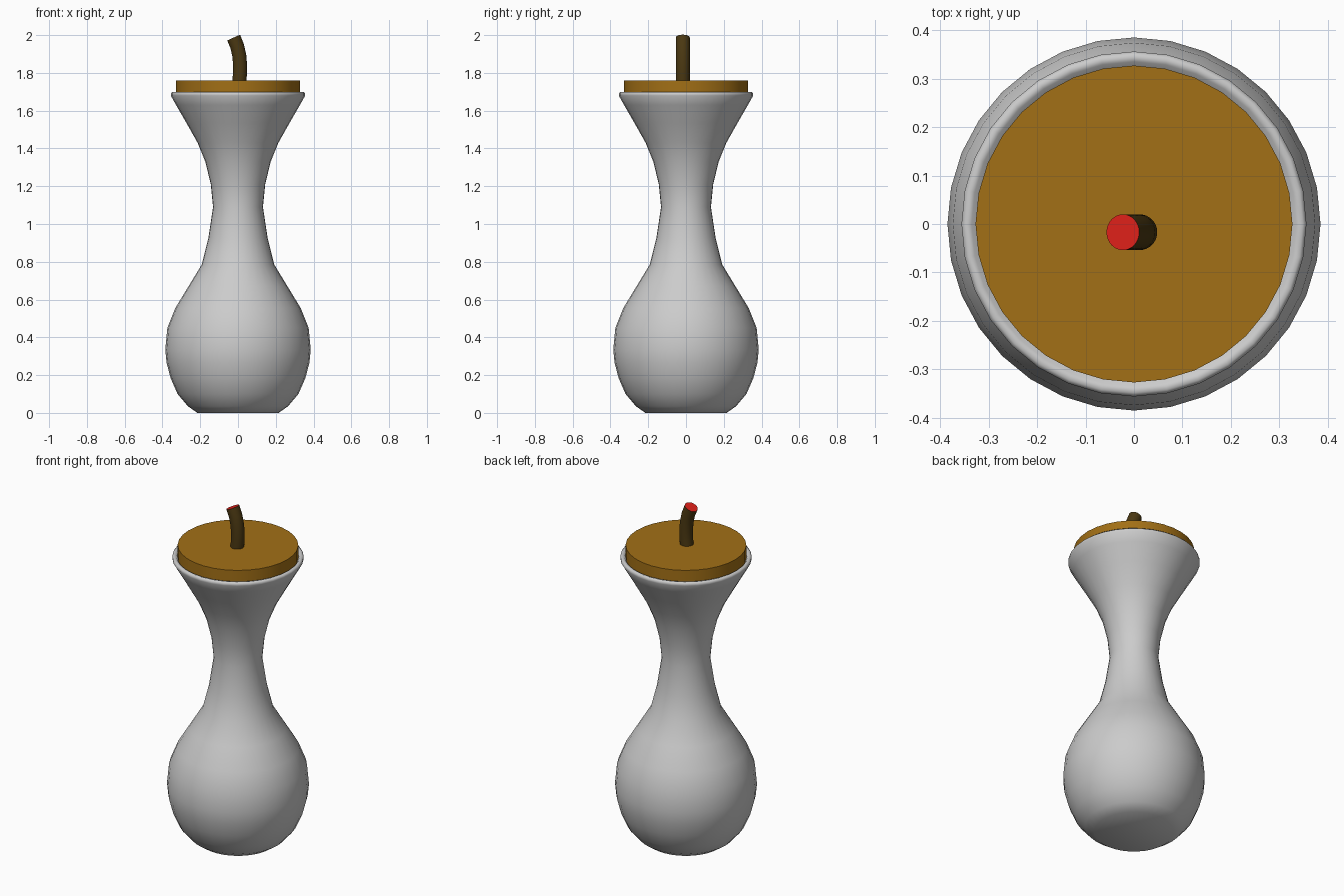
import bpy, math
from mathutils import Vector

if "Cube" in bpy.data.objects:
    bpy.data.objects.remove(bpy.data.objects["Cube"])

SEG = 32


def material(name, rgb):
    m = bpy.data.materials.new(name)
    m.diffuse_color = (*rgb, 1)
    m.use_nodes = True
    m.node_tree.nodes["Principled BSDF"].inputs["Base Color"].default_value = m.diffuse_color
    return m


def make_object(name, verts, faces, mats=(), sharp=None):
    me = bpy.data.meshes.new(name)
    me.from_pydata(verts, [], faces)
    ob = bpy.data.objects.new(name, me)
    bpy.context.collection.objects.link(ob)
    for m in mats:
        me.materials.append(m)
    bpy.ops.object.select_all(action='DESELECT')
    ob.select_set(True)
    bpy.context.view_layer.objects.active = ob
    if sharp is None:
        bpy.ops.object.shade_smooth()
    else:
        bpy.ops.object.shade_smooth_by_angle(angle=math.radians(sharp))
    return ob


def skin_rings(rings):
    """Bridge equal-sized rings and cap both ends."""
    n = len(rings[0])
    verts = [v for r in rings for v in r]
    faces = [(i * n + j, i * n + (j + 1) % n, (i + 1) * n + (j + 1) % n, (i + 1) * n + j)
             for i in range(len(rings) - 1) for j in range(n)]
    faces.append(tuple(reversed(range(n))))
    faces.append(tuple(range(len(verts) - n, len(verts))))
    return verts, faces


def lathe(profile):
    return skin_rings([[(r * math.cos(2 * math.pi * j / SEG), r * math.sin(2 * math.pi * j / SEG), z)
                        for j in range(SEG)] for r, z in profile])


brown = material("cork_brown", (0.36, 0.16, 0.008))
dark = material("stem_dark_brown", (0.07, 0.04, 0.006))
red = material("tip_red", (0.75, 0.015, 0.01))

# Vase: outer wall, rounded rim, then inner wall down to the inner floor
outer = [(0.215, 0), (0.265, 0.035), (0.32, 0.1), (0.357, 0.185), (0.378, 0.265), (0.385, 0.335),
         (0.374, 0.45), (0.332, 0.555), (0.262, 0.67), (0.192, 0.785), (0.157, 0.925),
         (0.132, 1.09), (0.144, 1.21), (0.173, 1.33), (0.214, 1.43), (0.273, 1.535),
         (0.328, 1.63), (0.356, 1.68)]
rim = [(0.356, 1.692), (0.348, 1.7), (0.335, 1.697)]
inner = [(r - 0.03, z + 0.01) for r, z in reversed(outer[1:-1])]
make_object("vase", *lathe(outer + rim + inner))

# Cork lid pressed into the mouth
make_object("cork_lid", *lathe([(0.327, 1.65), (0.327, 1.76)]), [brown], 30)

# Bent stem with a red cut end
path = [Vector((x, -0.017, z)) for x, z in
        [(0.005, 1.74), (0.010, 1.79), (0.011, 1.84), (0.007, 1.89), (-0.004, 1.94), (-0.023, 1.987)]]
rings = []
for i, p in enumerate(path):
    t = (path[min(i + 1, len(path) - 1)] - path[max(i - 1, 0)]).normalized()
    if i == len(path) - 1:
        t = Vector((-0.41, 0, 0.91))
    side = Vector((0, 1, 0)).cross(t).normalized()
    rings.append([p + 0.037 * (math.cos(a) * side + math.sin(a) * Vector((0, 1, 0)))
                  for a in (2 * math.pi * j / SEG for j in range(SEG))])
stem = make_object("stem", *skin_rings(rings), [dark, red], 40)
stem.data.polygons[-1].material_index = 1
